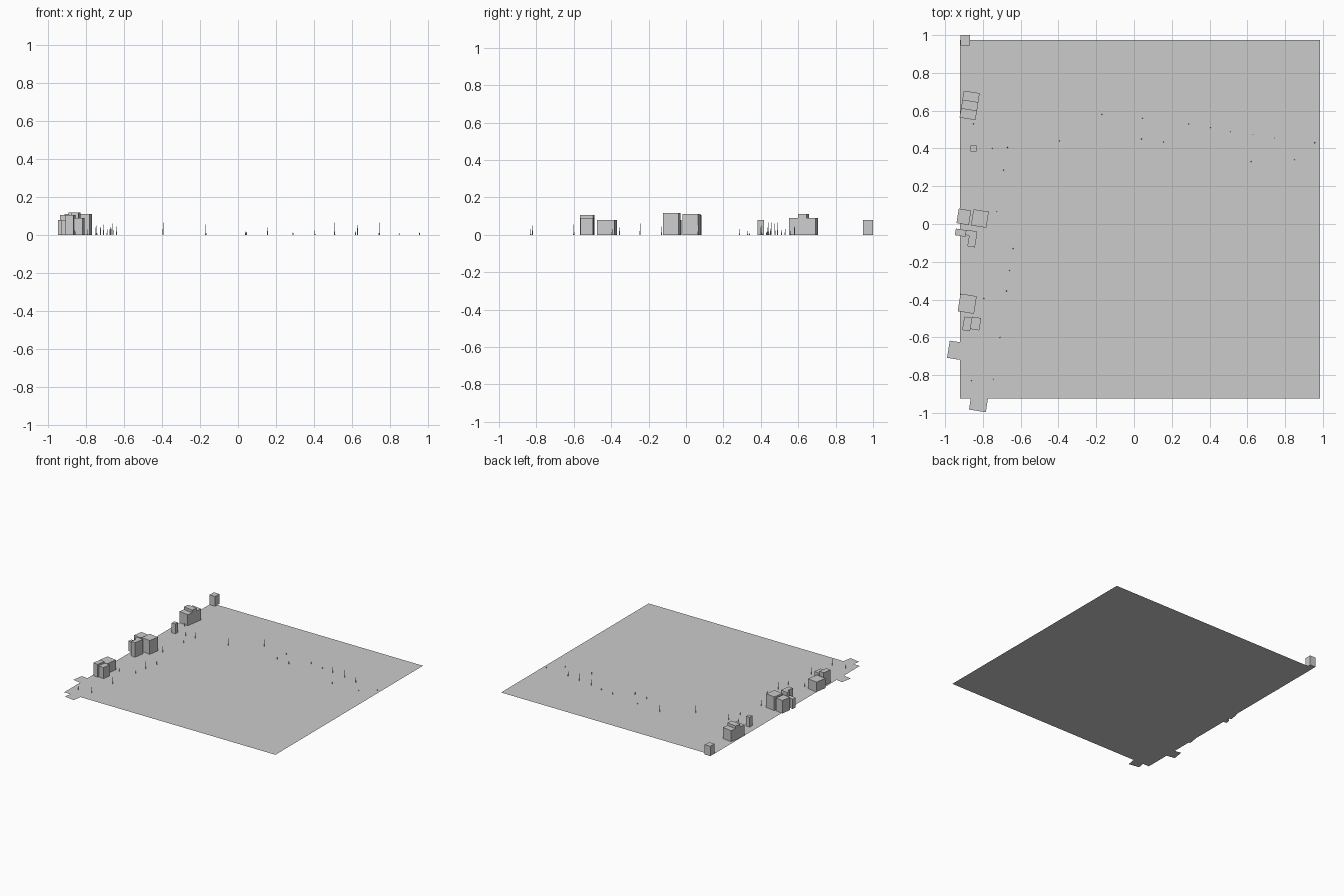
import bpy, bmesh, math
from mathutils import Matrix, Vector

if "Cube" in bpy.data.objects:
    bpy.data.objects.remove(bpy.data.objects["Cube"])

TILT = math.radians(-9)


def add_mesh(name, bm):
    mesh = bpy.data.meshes.new(name)
    bm.to_mesh(mesh)
    bm.free()
    ob = bpy.data.objects.new(name, mesh)
    bpy.context.collection.objects.link(ob)
    return ob


def slab(name, x, y, w, d, angle=0.0):
    """Flat rectangle lying on z = 0."""
    bm = bmesh.new()
    bmesh.ops.create_grid(bm, x_segments=1, y_segments=1, size=0.5)
    bm.transform(Matrix.Translation((x, y, 0)) @ Matrix.Rotation(angle, 4, 'Z')
                 @ Matrix.Diagonal((w, d, 1, 1)))
    return add_mesh(name, bm)


def block(name, x, y, w, d, h, angle=TILT):
    """Box standing on z = 0."""
    bm = bmesh.new()
    bmesh.ops.create_cube(bm, size=1)
    bm.transform(Matrix.Translation((x, y, h / 2)) @ Matrix.Rotation(angle, 4, 'Z')
                 @ Matrix.Diagonal((w, d, h, 1)))
    return add_mesh(name, bm)


# ground and the two flat yards overhanging its corner
slab("ground", 0.0325, 0.025, 1.905, 1.9)
slab("west_yard", -0.938, -0.67, 0.09, 0.092, TILT)
slab("south_yard", -0.822, -0.945, 0.09, 0.09, TILT)

# separate upright buildings
block("north_tower", -0.894, 0.973, 0.05, 0.054, 0.08, 0)
block("small_tower", -0.85, 0.4, 0.033, 0.033, 0.08, 0)

# stepped hall with a taller middle
for i, h in enumerate((0.09, 0.112, 0.09)):
    c = Vector((-0.87, 0.628, 0)) + Matrix.Rotation(TILT, 3, 'Z') @ Vector((0, (i - 1) * 0.048, 0))
    block(f"stepped_hall_{i + 1}", c.x, c.y, 0.085, 0.048, h)

# middle cluster
block("middle_house_west", -0.901, 0.038, 0.066, 0.078, 0.105)
block("middle_house_east", -0.816, 0.029, 0.082, 0.086, 0.112)
block("middle_shed", -0.918, -0.046, 0.056, 0.035, 0.08)
block("corner_house_arm", -0.862, -0.049, 0.06, 0.028, 0.118)
block("corner_house_leg", -0.856, -0.082, 0.04, 0.078, 0.118)

# south cluster
block("south_house_large", -0.883, -0.422, 0.087, 0.094, 0.08)
block("south_house_west", -0.883, -0.529, 0.042, 0.072, 0.105)
block("south_house_east", -0.838, -0.527, 0.048, 0.066, 0.09)

# thin spikes along the two paths: x, y, height
SPIKES = [
    (-.17, .58, .055), (.045, .56, .02), (.29, .53, .015), (.405, .51, .025),
    (.51, .49, .065), (.63, .475, .06), (.745, .455, .065), (.957, .43, .015),
    (.04, .45, .02), (.155, .435, .04), (-.395, .44, .065), (-.67, .405, .05),
    (-.75, .4, .04), (-.69, .285, .03), (-.725, .065, .05), (-.64, -.13, .045),
    (-.66, -.245, .06), (-.675, -.355, .04), (-.795, -.395, .03),
    (-.71, -.6, .055), (-.745, -.82, .05), (-.86, -.83, .03),
    (-.85, .53, .03), (.85, .34, .01), (.62, .33, .02),
]
for i, (x, y, h) in enumerate(SPIKES):
    bm = bmesh.new()
    bmesh.ops.create_cone(bm, cap_ends=True, segments=4, radius1=0.003, radius2=0.0008, depth=h)
    bm.transform(Matrix.Translation((x, y, h / 2)))
    add_mesh(f"path_spike_{i + 1}", bm)
